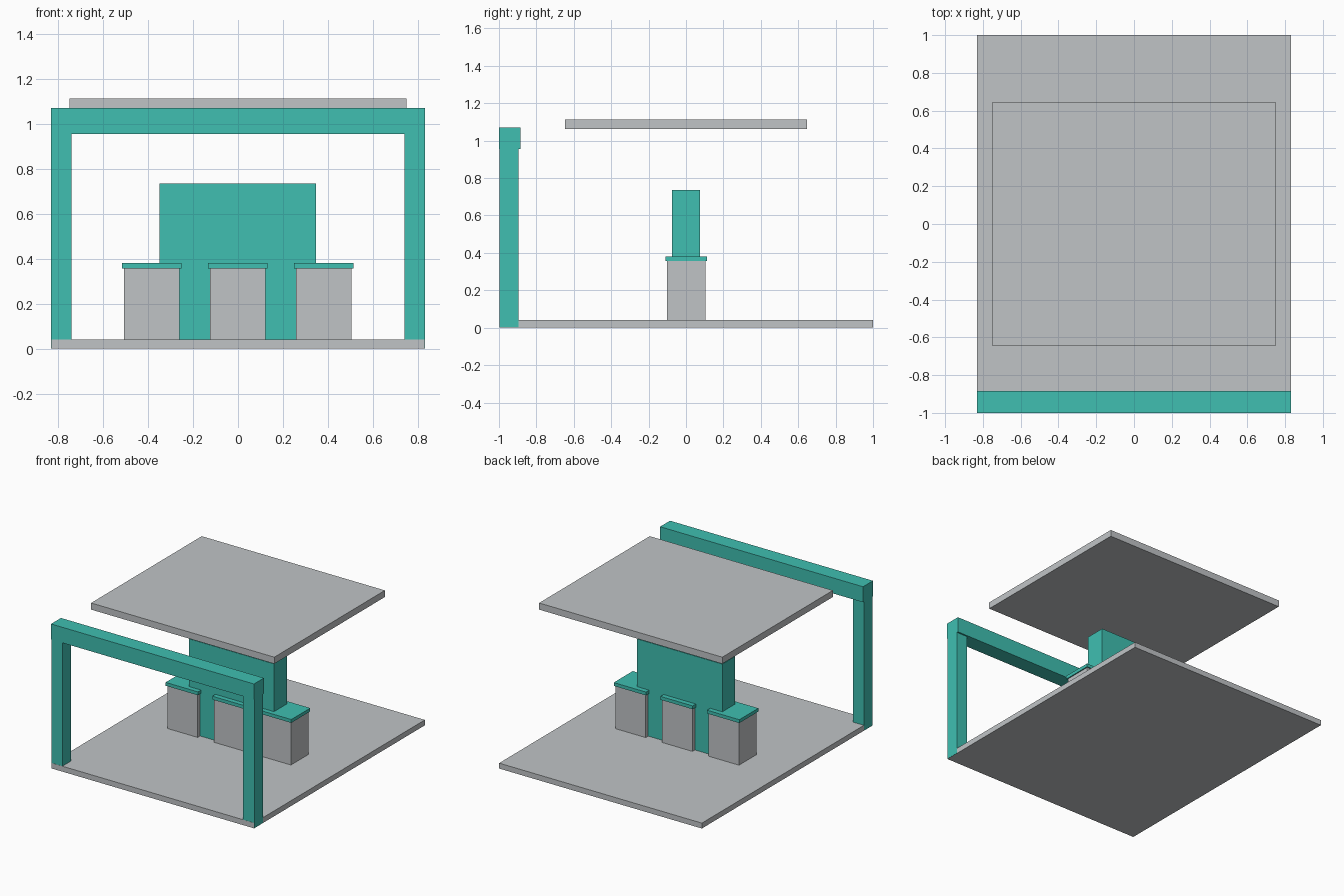
import bpy
import bmesh
from mathutils import Vector

if "Cube" in bpy.data.objects:
    bpy.data.objects.remove(bpy.data.objects["Cube"])


def material(name, rgb):
    m = bpy.data.materials.new(name)
    m.diffuse_color = (*rgb, 1)
    m.use_nodes = True
    m.node_tree.nodes["Principled BSDF"].inputs["Base Color"].default_value = m.diffuse_color
    return m


GREY = material("light_grey", (0.527, 0.552, 0.565))
TEAL = material("teal", (0.050, 0.520, 0.440))


def box(name, mat, x, y, z):
    """Box spanning the given (min, max) ranges."""
    bm = bmesh.new()
    bmesh.ops.create_cube(bm, size=1)
    for v in bm.verts:
        v.co = Vector([(r[0] + r[1]) / 2 + c * (r[1] - r[0])
                       for c, r in zip(v.co, (x, y, z))])
    mesh = bpy.data.meshes.new(name)
    bm.to_mesh(mesh)
    bm.free()
    mesh.materials.append(mat)
    obj = bpy.data.objects.new(name, mesh)
    bpy.context.collection.objects.link(obj)
    return obj


# Floor slab and floating roof panel
box("floor_slab", GREY, (-0.83, 0.83), (-0.997, 1.0), (0, 0.04))
box("roof_panel", GREY, (-0.75, 0.75), (-0.647, 0.647), (1.063, 1.112))

# Front gantry: two posts, outer sides flush over the slab edge, and a beam
for side, s in (("left", -1), ("right", 1)):
    box(f"{side}_post", TEAL, sorted((s * 0.74, s * 0.831)),
        (-0.996, -0.895), (0.001, 0.956))
box("front_beam", TEAL, (-0.831, 0.831), (-1.0, -0.884), (0.955, 1.07))

# Central wall running down through the slab
box("centre_wall", TEAL, (-0.35, 0.347), (-0.074, 0.075), (0.001, 0.735))

# Three cabinets with overhanging counter tops
for label, cx in (("left", -0.383), ("middle", -0.001), ("right", 0.381)):
    box(f"{label}_cabinet", GREY, (cx - 0.124, cx + 0.124),
        (-0.102, 0.104), (0.035, 0.358))
    box(f"{label}_counter_top", TEAL, (cx - 0.132, cx + 0.132),
        (-0.11, 0.112), (0.357, 0.382))
